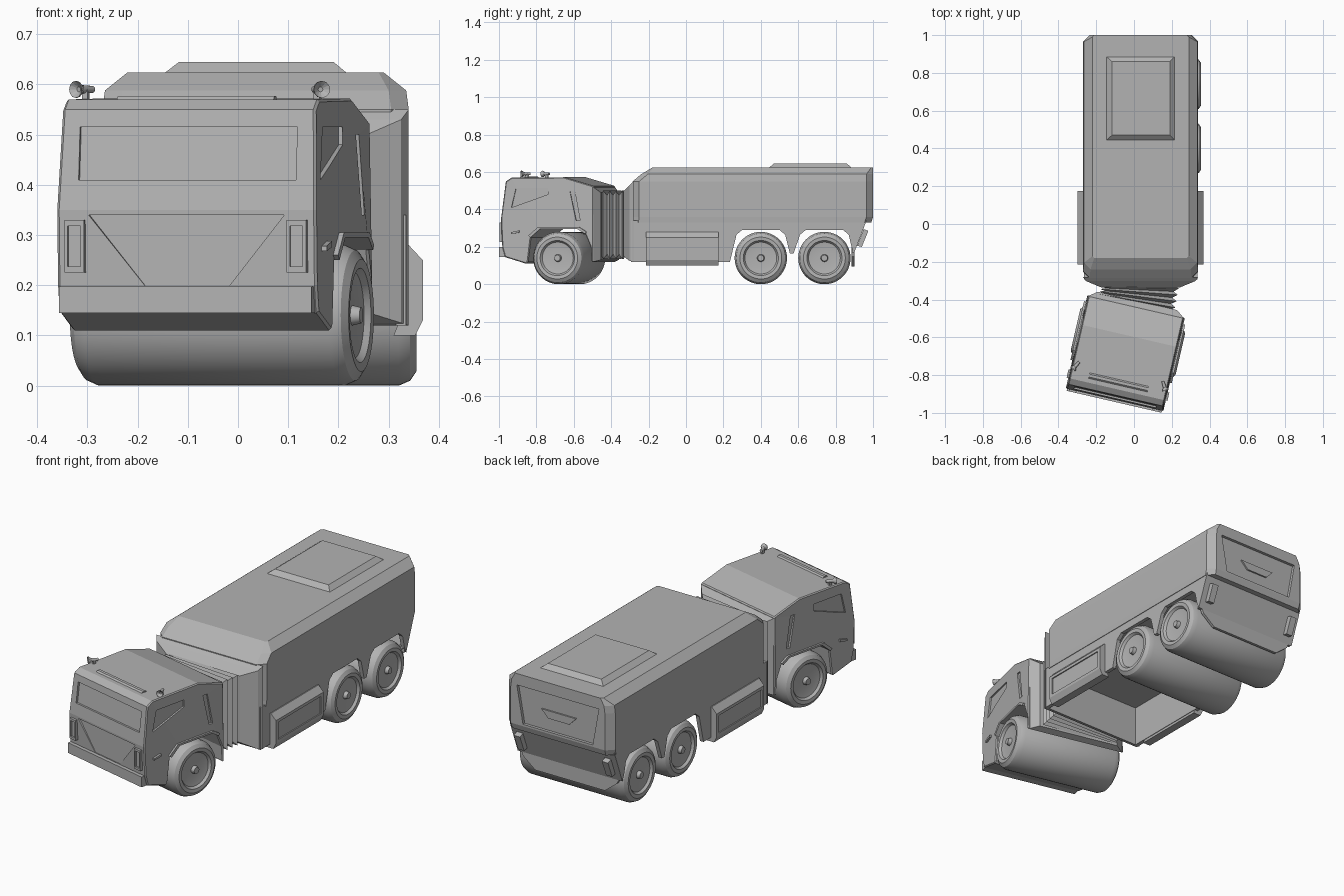
import bpy, bmesh
from math import radians, cos, sin, pi
from mathutils import Matrix, Vector

old = bpy.data.objects.get("Cube")
if old:
    bpy.data.objects.remove(old, do_unlink=True)

grey = bpy.data.materials.new("plain grey")
grey.use_nodes = True
GREY = (0.45, 0.45, 0.45, 1)
grey.diffuse_color = GREY
grey.node_tree.nodes["Principled BSDF"].inputs["Base Color"].default_value = GREY

# The cab is steered, so its parts are built straight and then turned
CAB = Matrix.Translation((-0.045, -0.68, 0)) @ Matrix.Rotation(radians(-13), 4, 'Z')
MID = 0.035     # centre line of the rear body
STRAIGHT = Matrix.Identity(4)


def loft(name, rings, frame=STRAIGHT):
    """Join equal-length point rings with quads and cap both ends."""
    bm = bmesh.new()
    loops = [[bm.verts.new(p) for p in ring] for ring in rings]
    n = len(loops[0])
    for a, b in zip(loops, loops[1:]):
        for i in range(n):
            bm.faces.new((a[i], a[(i + 1) % n], b[(i + 1) % n], b[i]))
    bm.faces.new(loops[0])
    bm.faces.new(loops[-1])
    bmesh.ops.recalc_face_normals(bm, faces=bm.faces)
    bm.transform(frame)
    mesh = bpy.data.meshes.new(name)
    bm.to_mesh(mesh)
    bm.free()
    mesh.materials.append(grey)
    obj = bpy.data.objects.new(name, mesh)
    bpy.context.collection.objects.link(obj)
    return obj


def side_prism(name, pts, x0, x1, frame=STRAIGHT):
    return loft(name, [[(x, y, z) for y, z in pts] for x in (x0, x1)], frame)


def front_prism(name, pts, y0, y1, frame=STRAIGHT):
    return loft(name, [[(x, y, z) for x, z in pts] for y in (y0, y1)], frame)


def rect(x0, x1, z0, z1):
    return [(x0, z0), (x1, z0), (x1, z1), (x0, z1)]


def apply_mod(obj, kind, **settings):
    bpy.context.view_layer.objects.active = obj
    mod = obj.modifiers.new(kind.lower(), kind)
    for key, value in settings.items():
        setattr(mod, key, value)
    bpy.ops.object.modifier_apply(modifier=mod.name)


def cut(obj, cutter):
    apply_mod(obj, 'BOOLEAN', operation='DIFFERENCE', solver='EXACT', object=cutter)
    bpy.data.objects.remove(cutter, do_unlink=True)


def roller(name, half, frame):
    """Full-width wheel pair with rim and hub turned on each end."""
    end = [(0, .004), (0, .016), (-.018, .02), (-.018, .06), (-.014, .085),
           (-.002, .094), (0, .112), (-.012, .13), (-.035, .14)]
    prof = [(half + a, r) for a, r in end]
    prof += [(-a, r) for a, r in reversed(prof)]
    n = 48
    rings = [[(a, r * cos(2 * pi * i / n), r * sin(2 * pi * i / n)) for i in range(n)]
             for a, r in prof]
    obj = loft(name, rings, frame)
    bpy.ops.object.select_all(action='DESELECT')
    obj.select_set(True)
    bpy.context.view_layer.objects.active = obj
    bpy.ops.object.shade_smooth_by_angle(angle=radians(25))


# Wheels
roller("front_wheels", .285, CAB @ Matrix.Translation((0, .057, .14)))
for label, y in (("middle", .4), ("rear", .74)):
    roller(label + "_wheels", .31, Matrix.Translation((.045, y, .14)))

# Cab shell with wheel arches
arch = [(-.108, .12), (-.092, .25), (-.04, .295), (.165, .295), (.205, .27), (.235, .2)]
shell = [(-.2, .57), (-.232, .55), (-.257, .35), (-.25, .2), (-.235, .145), (-.12, .11)]
shell += arch + [(.24, .12), (.25, .12), (.25, .525), (.09, .572)]
cab = side_prism("cab", shell, -.265, .265)
for v in cab.data.vertices:
    if v.co.z > .5:
        v.co.x *= .975
apply_mod(cab, 'BEVEL', width=.01, segments=1, limit_method='ANGLE', angle_limit=radians(60))

# Windscreen, front panel and side windows are sunk into the shell
cut(cab, side_prism("cutter", [(-.3, .41), (-.24, .41), (-.226, .515), (-.3, .515)], -.222, .222))
cut(cab, front_prism("cutter", [(-.2, .34), (-.087, .2), (.087, .2), (.2, .34)], -.3, -.247))
door_window = [(-.2, .41), (-.175, .515), (0, .515), (0, .48)]
slit_window = [(.12, .5), (.147, .5), (.178, .34), (.155, .34)]
for s in (-1, 1):
    for window in (door_window, slit_window):
        cut(cab, side_prism("cutter", window, s * .252, s * .3))
cab.data.transform(CAB)

# Cab rear bulkhead and roof strip
loft("cab_rear_wall", [[(x, .248, z) for x, z in rect(-.258, .258, .12, .52)],
                       [(x, .28, z) for x, z in rect(-.215, .215, .13, .49)]], CAB)
side_prism("roof_strip", [(-.18, .568), (-.17, .577), (-.155, .577), (-.145, .568)], -.16, .16, CAB)

# Bumper
bumper = front_prism("bumper", rect(-.258, .258, .145, .198), -.268, -.235, CAB)
for s, side in ((-1, "right"), (1, "left")):
    # Headlamp: raised frame with sunk glass
    lamp = front_prism(side + "_headlamp", rect(s * .227 - .02, s * .227 + .02, .225, .33), -.268, -.24)
    cut(lamp, front_prism("cutter", rect(s * .227 - .013, s * .227 + .013, .237, .318), -.3, -.26))
    lamp.data.transform(CAB)
    # Wheel arch lip and door handle
    lip = [(y - .012 if y < .1 else y + .01, z + .01) for y, z in arch[1:5]]
    side_prism(side + "_arch_lip", arch[1:5] + lip[::-1], s * .26, s * .275, CAB)
    side_prism(side + "_door_handle", [(-.2, .268), (-.2, .278), (-.155, .288), (-.155, .276)],
               s * .26, s * .274, CAB)
    # Roof horn on a short post
    side_prism(side + "_horn_post", rect(-.13, -.114, .56, .59), s * .237 - .006, s * .237 + .006, CAB)
    aim = CAB @ Matrix.Translation((s * .237, -.122, .59)) @ Matrix.Rotation(s * radians(30), 4, 'Z')
    bell = [(.02, .007), (0, .008), (-.014, .009), (-.026, .017), (-.03, .017), (-.02, .005)]
    loft(side + "_horn", [[(r * cos(i * pi / 6), y, r * sin(i * pi / 6)) for i in range(12)]
                          for y, r in bell], aim)

# Pleated bellows turning from the cab to the body
folds = []
for i in range(10):
    t = i / 9
    turn = Matrix.Translation(Vector((.011, -.43, 0)).lerp(Vector((MID, -.325, 0)), t)) \
        @ Matrix.Rotation(radians(-13) * (1 - t), 4, 'Z')
    d = .025 * (i % 2)
    folds.append([turn @ Vector((x, 0, z)) for x, z in rect(d - .205, .205 - d, .135 + d, .5 - d)])
loft("bellows", folds)


def plan(w, y0, y1, c, z):
    """Rectangle with cut corners, centred on the body."""
    pts = [(-w, y0 + c), (-w + c, y0), (w - c, y0), (w, y0 + c),
           (w, y1 - c), (w - c, y1), (-w + c, y1), (-w, y1 - c)]
    return [(MID + x, y, z) for x, y in pts]


# Upper body with sloped roof edges
body = loft("upper_body", [plan(.303, -.29, .99, .035, .33), plan(.305, -.285, 1, .035, .36),
                           plan(.305, -.285, 1, .035, .55), plan(.3, -.24, 1, .035, .588),
                           plan(.255, -.18, 1, .01, .624)])
panel = [(MID + x, z) for x, z in ((-.2, .37), (.2, .37), (.235, .565), (-.235, .565))]
cut(body, front_prism("cutter", panel, .985, 1.1))
handle = [(MID + x, z) for x, z in ((-.06, .435), (.06, .435), (.1, .475), (-.1, .475))]
front_prism("rear_handle", handle, .98, .993)

# Roof hatch
hatch = [((-.15, .22), (.44, .89), .62), ((-.117, .19), (.47, .86), .645)]
loft("roof_hatch", [[(x[0], y[0], z), (x[1], y[0], z), (x[1], y[1], z), (x[0], y[1], z)]
                    for x, y, z in hatch])

# Lower body: side skirts with two wheel arches each, open underneath
hump = [(-.165, .12), (-.13, .265), (-.1, .29), (.1, .29), (.13, .265), (.155, .165)]
skirt = [(-.295, .34), (-.295, .12)] + [(.4 + y, z) for y, z in hump]
skirt += [(.74 + y, max(z, .165)) for y, z in hump[:-1]]
skirt += [(.885, .2), (.9, .17), (.965, .34)]
step = [(.29, .28), (.305, .28), (.333, .25), (.333, .13), (.318, .1), (.275, .1), (.285, .125)]
for s, side in ((-1, "right"), (1, "left")):
    side_prism(side + "_skirt", skirt, MID + s * .28, MID + s * .3)
    locker = front_prism(side + "_side_locker", [(MID + s * x, z) for x, z in step], -.215, .175)
    cut(locker, side_prism("cutter", rect(-.195, .155, .145, .235), MID + s * .327, MID + s * .4))
    # Tilted tail lamp
    side_prism(side + "_tail_lamp", [(.915, .205), (.94, .2), (.975, .285), (.95, .295)],
               MID + s * .235, MID + s * .27)

# Front wall tapering to the bellows, sloped tail and rear apron
loft("body_front_wall", [[(MID + x, y, z) for x, z in rect(-w, w, z0, z1)] for w, y, z0, z1 in
                         ((.305, -.28, .12, .55), (.29, -.302, .125, .53), (.21, -.335, .15, .495))])
side_prism("tail_wall", [(.885, .17), (.9, .17), (.965, .34), (.945, .34)], MID - .295, MID + .295)
apron = [(-.29, .2), (-.27, .15), (-.2, .095), (.2, .095), (.27, .15), (.29, .2)]
front_prism("rear_apron", [(MID + x, z) for x, z in apron], .886, .9)
